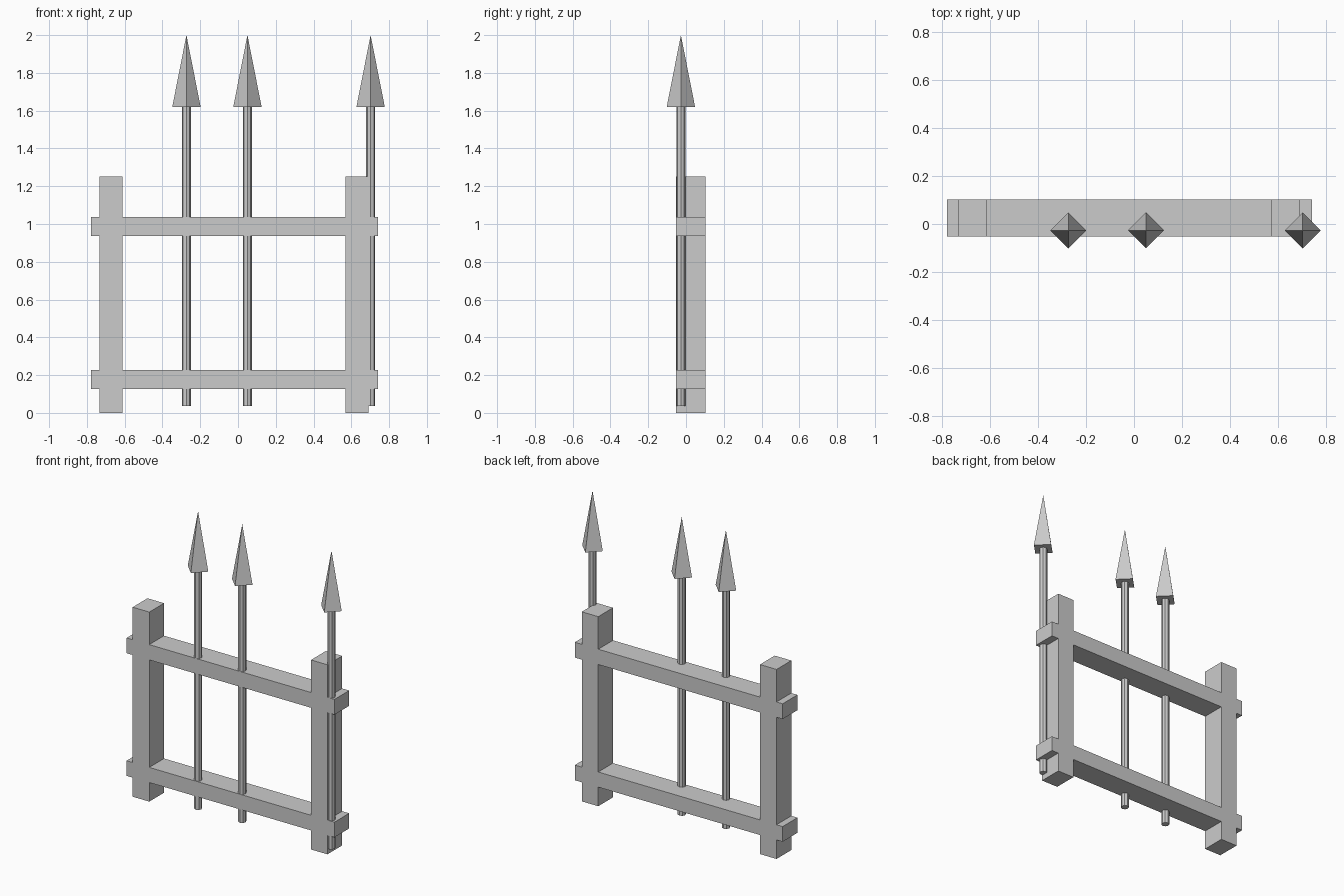
import bpy

if "Cube" in bpy.data.objects:
    bpy.data.objects.remove(bpy.data.objects["Cube"])

grey = bpy.data.materials.new("grey")
grey.diffuse_color = (0.6, 0.6, 0.6, 1)
grey.use_nodes = True
grey.node_tree.nodes["Principled BSDF"].inputs["Base Color"].default_value = grey.diffuse_color

BACK, FRONT = 0.102, -0.052      # frame depth
SPEAR_Y = -0.027


def finish(obj, name):
    obj.name = name
    obj.data.materials.append(grey)
    return obj


def box(name, x0, x1, z0, z1):
    bpy.ops.mesh.primitive_cube_add(
        size=1, location=((x0 + x1) / 2, (FRONT + BACK) / 2, (z0 + z1) / 2))
    obj = finish(bpy.context.object, name)
    obj.scale = (x1 - x0, BACK - FRONT, z1 - z0)
    bpy.ops.object.transform_apply(location=False, rotation=False, scale=True)


def spear(name, x):
    # thin round shaft
    z0, z1, top = 0.037, 1.62, 2.0
    bpy.ops.mesh.primitive_cylinder_add(
        vertices=8, radius=0.0245, depth=z1 - z0,
        location=(x, SPEAR_Y, (z0 + z1) / 2))
    finish(bpy.context.object, name + "_shaft")
    # four-sided pointed head, corners along the axes
    bpy.ops.mesh.primitive_cone_add(
        vertices=4, radius1=0.075, radius2=0, depth=top - z1,
        location=(x, SPEAR_Y, (z1 + top) / 2))
    finish(bpy.context.object, name + "_head")


# upright posts
box("left_post", -0.733, -0.612, 0, 1.252)
box("right_post", 0.57, 0.69, 0, 1.252)

# horizontal rails
box("lower_rail", -0.778, 0.741, 0.126, 0.226)
box("upper_rail", -0.778, 0.741, 0.936, 1.037)

# spears, unevenly spaced as if one is missing
for name, x in (("left_spear", -0.273), ("middle_spear", 0.05), ("right_spear", 0.702)):
    spear(name, x)
